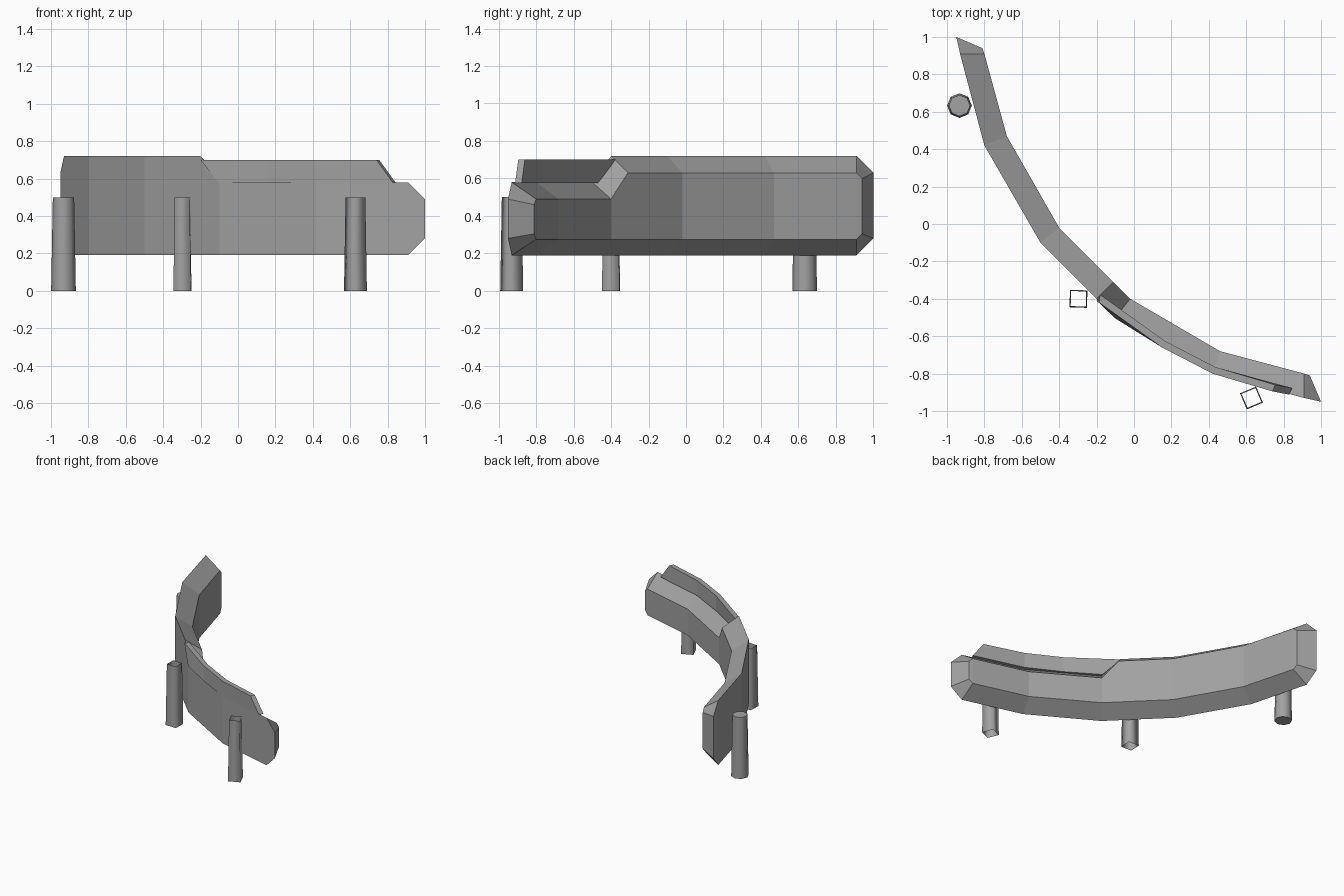
import bpy, bmesh, math

cube = bpy.data.objects.get("Cube")
if cube:
    bpy.data.objects.remove(cube, do_unlink=True)

# single concrete colour
grey = bpy.data.materials.new("concrete_grey")
grey.use_nodes = True
colour = (0.36, 0.36, 0.36, 1)
grey.diffuse_color = colour
bsdf = grey.node_tree.nodes["Principled BSDF"]
bsdf.inputs["Base Color"].default_value = colour
bsdf.inputs["Roughness"].default_value = 0.8


def finish(name, bm, smooth=False):
    if smooth:
        for f in bm.faces:
            f.smooth = True
    bmesh.ops.recalc_face_normals(bm, faces=bm.faces)
    mesh = bpy.data.meshes.new(name)
    bm.to_mesh(mesh)
    bm.free()
    mesh.materials.append(grey)
    obj = bpy.data.objects.new(name, mesh)
    bpy.context.collection.objects.link(obj)
    return obj


def loft(name, sections):
    """Bridge four-point cross-sections into a closed solid."""
    bm = bmesh.new()
    rings = [[bm.verts.new(p) for p in s] for s in sections]
    for a, b in zip(rings, rings[1:]):
        for i in range(4):
            j = (i + 1) % 4
            bm.faces.new((a[i], a[j], b[j], b[i]))
    bm.faces.new(rings[0])
    bm.faces.new(rings[-1])
    return finish(name, bm)


# curved barrier: outer x, y, bottom, top, then inner x, y, bottom, top
LOW, IN_LOW = 0.19, 0.275
stations = [
    (-0.95, 1.00, 0.28, 0.63, -0.81, 0.94, 0.305, 0.60),
    (-0.93, 0.91, LOW, 0.72, -0.80, 0.91, IN_LOW, 0.63),
    (-0.80, 0.42, LOW, 0.72, -0.68, 0.47, IN_LOW, 0.63),
    (-0.50, -0.10, LOW, 0.72, -0.40, -0.02, IN_LOW, 0.63),
    (-0.20, -0.40, LOW, 0.72, -0.11, -0.31, IN_LOW, 0.63),
    (-0.10, -0.50, LOW, 0.58, -0.02, -0.40, IN_LOW, 0.49),
    (0.42, -0.80, LOW, 0.58, 0.46, -0.68, IN_LOW, 0.49),
    (0.91, -0.93, LOW, 0.58, 0.91, -0.80, IN_LOW, 0.49),
    (1.00, -0.95, 0.28, 0.49, 0.94, -0.81, 0.305, 0.46),
]
loft("barrier_wall", [
    ((ox, oy, ob), (ox, oy, ot), (ix, iy, it), (ix, iy, ib))
    for ox, oy, ob, ot, ix, iy, ib, it in stations])

# thin raised panel with slanted ends: bottom x, y, then top x, y
panel = [
    (-0.10, -0.505, -0.20, -0.41),
    (0.15, -0.66, 0.15, -0.66),
    (0.42, -0.80, 0.42, -0.80),
    (0.83, -0.912, 0.74, -0.895),
]
DX, DY = 0.015, 0.035
loft("upper_panel", [
    ((bx, by, 0.575), (tx, ty, 0.70),
     (tx + DX, ty + DY, 0.70), (bx + DX, by + DY, 0.575))
    for bx, by, tx, ty in panel])


# tapered support posts
def post(name, x, y, sides, radius, top_radius, turn, capped):
    bm = bmesh.new()
    rings = []
    for r, z in ((radius, 0), (top_radius, 0.5)):
        angles = [turn + math.tau * i / sides for i in range(sides)]
        rings.append([bm.verts.new((x + r * math.cos(a), y + r * math.sin(a), z))
                      for a in angles])
    low, high = rings
    for i in range(sides):
        j = (i + 1) % sides
        bm.faces.new((low[i], low[j], high[j], high[i]))
    if capped:
        bm.faces.new(low)
        bm.faces.new(high)
    obj = finish(name, bm, smooth=True)
    if capped:
        for poly in obj.data.polygons:
            poly.use_smooth = abs(poly.normal.z) < 0.5


post("right_post", -0.933, 0.633, 8, 0.066, 0.057, 0, True)
post("middle_post", -0.297, -0.40, 4, 0.066, 0.057, math.radians(43), False)
post("left_post", 0.628, -0.93, 4, 0.066, 0.057, math.radians(68), False)
